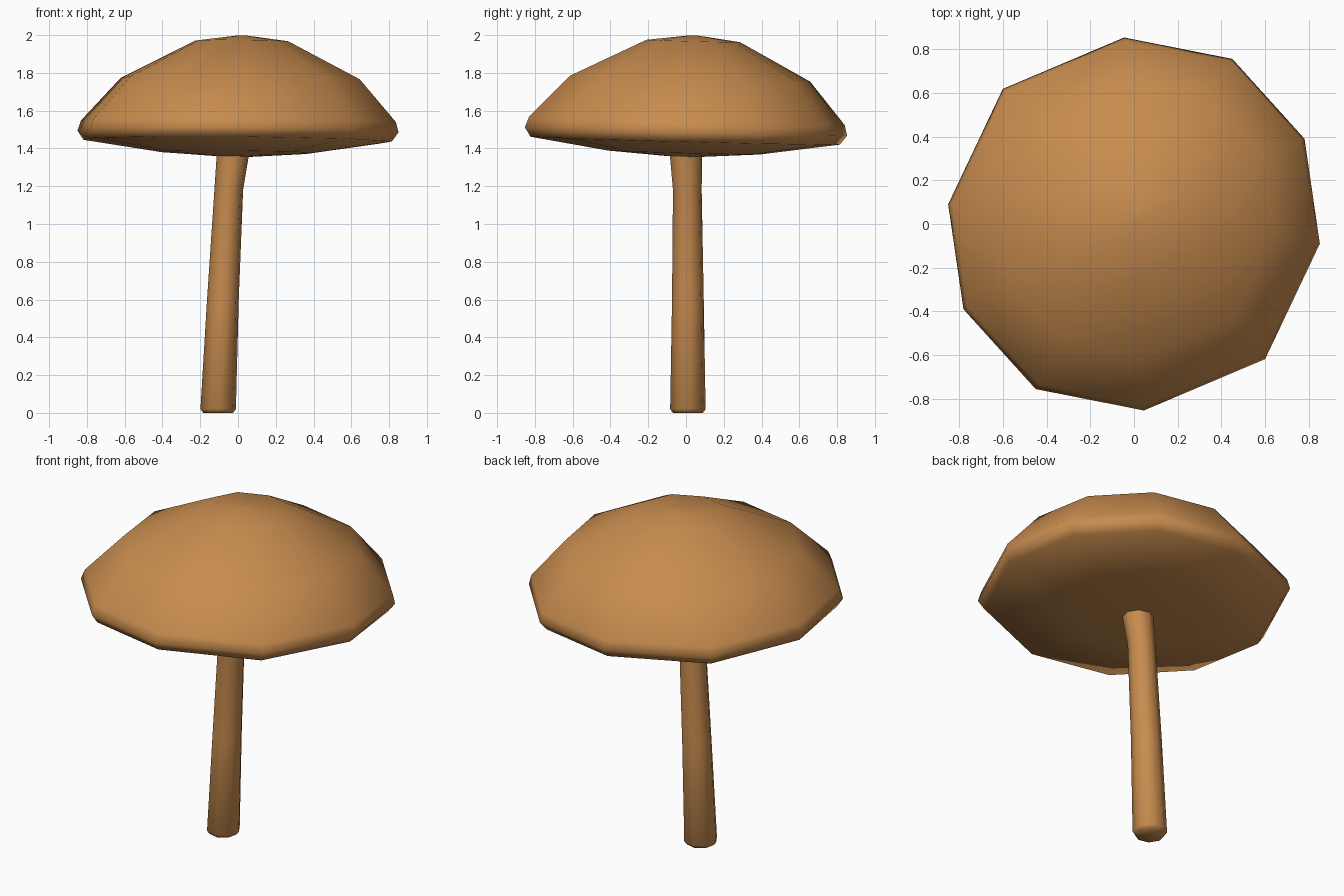
import bpy, bmesh, math

if "Cube" in bpy.data.objects:
    bpy.data.objects.remove(bpy.data.objects["Cube"])

brown = bpy.data.materials.new("mushroom_brown")
brown.diffuse_color = (0.57, 0.26, 0.077, 1)
brown.use_nodes = True
brown.node_tree.nodes["Principled BSDF"].inputs["Base Color"].default_value = brown.diffuse_color


def loft(name, rings):
    """Skin a list of closed rings and cap both ends, smooth shaded."""
    bm = bmesh.new()
    loops = [[bm.verts.new(p) for p in ring] for ring in rings]
    n = len(loops[0])
    for a, b in zip(loops, loops[1:]):
        for i in range(n):
            j = (i + 1) % n
            bm.faces.new((a[i], a[j], b[j], b[i]))
    bm.faces.new(loops[0][::-1])
    # close the top with a fan when it is a peak, so the tip stays rounded
    bm.faces.new(loops[-1])
    bmesh.ops.recalc_face_normals(bm, faces=bm.faces)
    for f in bm.faces:
        f.smooth = True
    mesh = bpy.data.meshes.new(name)
    bm.to_mesh(mesh)
    bm.free()
    mesh.materials.append(brown)
    obj = bpy.data.objects.new(name, mesh)
    bpy.context.collection.objects.link(obj)
    return obj


# Cap: ten-sided uneven outline, scaled along a dome profile, slightly tilted
half = [(0.85, -0.09), (0.78, 0.39), (0.45, 0.755), (-0.045, 0.853), (-0.60, 0.618)]
outline = half + [(-x, -y) for x, y in half]
profile = [(0.10, 1.357), (0.47, 1.378), (0.96, 1.441), (1.0, 1.49),
           (0.98, 1.545), (0.745, 1.77), (0.29, 1.97), (0.02, 2.0)]
cap_rings = []
for s, z in profile:
    dx, dy = 0.04 * (z - 1.49), 0.08 * (z - 1.49)
    ring = []
    for x, y in outline:
        px, py = x * s + dx, y * s + dy
        ring.append((px, py, z - 0.008 * px - 0.026 * py))
    cap_rings.append(ring)
loft("cap", cap_rings)

# Stalk: leaning eight-sided tube with a bevelled foot and flared top
path = [(-0.105, 0.01, 0.0, 0.08), (-0.105, 0.01, 0.02, 0.095),
        (-0.08, 0.01, 0.60, 0.085), (-0.049, 0.007, 1.18, 0.077),
        (-0.028, 0.0, 1.36, 0.086), (-0.026, 0.0, 1.40, 0.086)]
stalk_rings = [[(cx + r * math.cos(math.tau * (i + 0.2) / 8),
                 cy + r * math.sin(math.tau * (i + 0.2) / 8), z) for i in range(8)]
               for cx, cy, z, r in path]
loft("stalk", stalk_rings)
